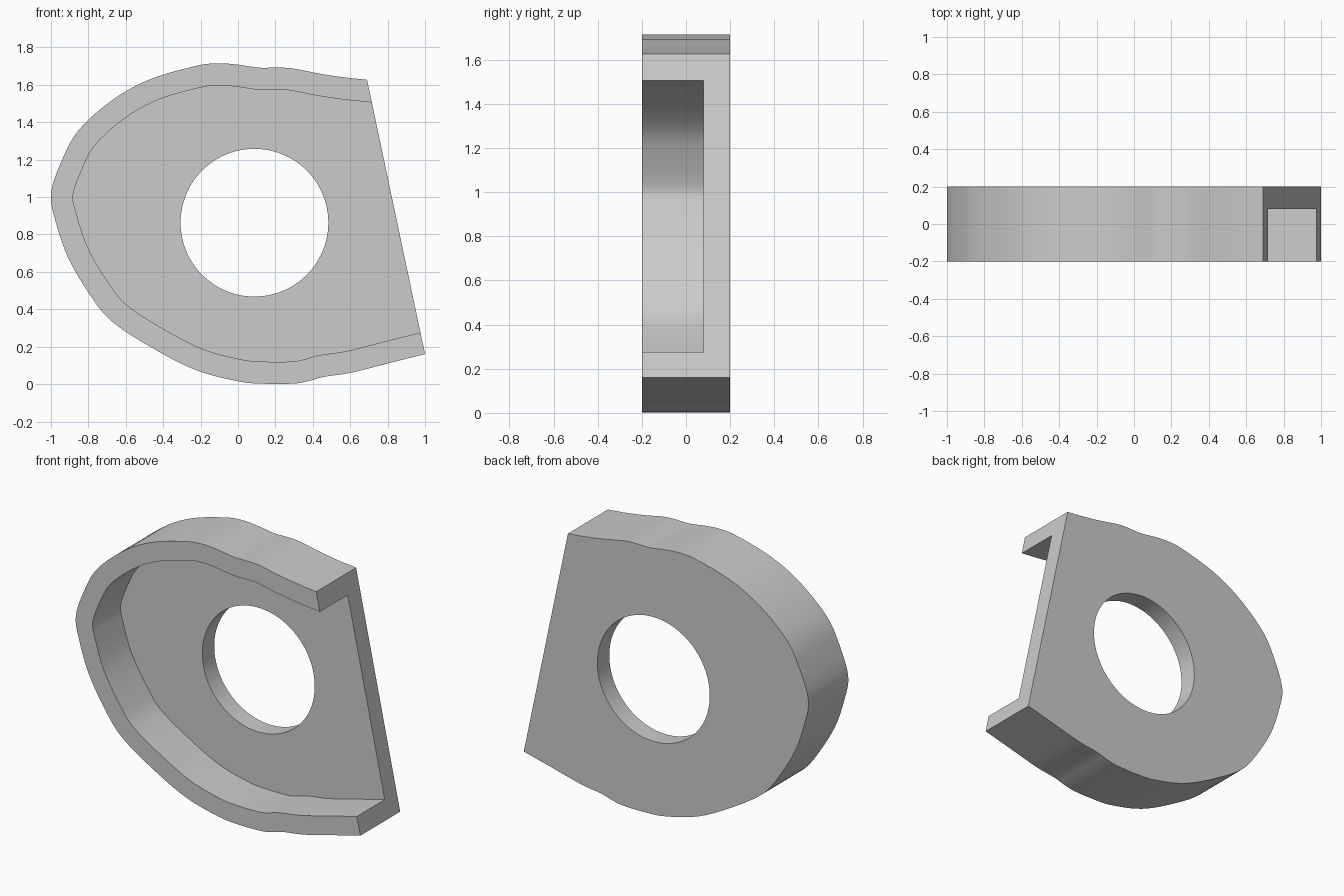
import bpy, bmesh, math
from mathutils import Vector

cube = bpy.data.objects.get("Cube")
if cube:
    bpy.data.objects.remove(cube, do_unlink=True)

FRONT, POCKET_FLOOR, BACK = -0.2, 0.08, 0.2
WALL = 0.118

# Outer edge in x, z, from the upper corner round to the lower corner
OUTLINE = [Vector(p) for p in (
    (.69, 1.627), (.56, 1.641), (.43, 1.661), (.29, 1.688), (.2, 1.692), (.11, 1.692),
    (0, 1.708), (-.11, 1.715), (-.23, 1.7), (-.47, 1.63), (-.67, 1.52),
    (-.85, 1.36), (-.94, 1.2), (-1, 1.02), (-.975, .87), (-.91, .68),
    (-.8, .49), (-.68, .34), (-.47, .2), (-.23, .077), (0, .015),
    (.14, .002), (.3, .003), (.38, .017), (.46, .039), (.6, .06), (.8, .11), (1, .16))]


def smooth_path(points, steps=5):
    """Catmull-Rom curve through the points."""
    ends = [2 * points[0] - points[1]] + points + [2 * points[-1] - points[-2]]
    path = []
    for a, b, c, d in zip(ends, ends[1:], ends[2:], ends[3:]):
        for i in range(steps):
            t = i / steps
            path.append(0.5 * (2 * b + (c - a) * t + (2 * a - 5 * b + 4 * c - d) * t**2
                               + (3 * b - a - 3 * c + d) * t**3))
    return path + [points[-1]]


def inset_path(path, distance):
    """Shift an open path to its left."""
    result = []
    for i, p in enumerate(path):
        t = (path[min(i + 1, len(path) - 1)] - path[max(i - 1, 0)]).normalized()
        result.append(p + Vector((-t.y, t.x)) * distance)
    return result


def prism(name, path, y0, y1):
    """Extrude a closed x, z outline along y."""
    bm = bmesh.new()
    face = bm.faces.new([bm.verts.new((p.x, y0, p.y)) for p in path])
    side = bmesh.ops.extrude_face_region(bm, geom=[face])["geom"]
    bmesh.ops.translate(bm, vec=(0, y1 - y0, 0),
                        verts=[g for g in side if isinstance(g, bmesh.types.BMVert)])
    bmesh.ops.recalc_face_normals(bm, faces=bm.faces)
    mesh = bpy.data.meshes.new(name)
    bm.to_mesh(mesh)
    bm.free()
    obj = bpy.data.objects.new(name, mesh)
    bpy.context.collection.objects.link(obj)
    return obj


def cut(target, cutter):
    cutter.hide_render = True
    mod = target.modifiers.new("Cut", "BOOLEAN")
    mod.operation, mod.solver, mod.object = "DIFFERENCE", "EXACT", cutter
    bpy.context.view_layer.objects.active = target
    bpy.ops.object.modifier_apply(modifier=mod.name)
    bpy.data.objects.remove(cutter, do_unlink=True)


# Solid housing
outer = smooth_path(OUTLINE)
housing = prism("housing", outer, FRONT, BACK)

# Pocket open to the front and through the slanted side
inner = inset_path(outer, WALL)
first = inner[0] + (inner[0] - inner[1]).normalized() * 0.3
last = inner[-1] + (inner[-1] - inner[-2]).normalized() * 0.3
cut(housing, prism("pocket_cutter", [first] + inner + [last], FRONT - 0.1, POCKET_FLOOR))

# Round hole through the back plate
angles = [math.tau * i / 96 for i in range(96)]
circle = [Vector((0.088, 0.863)) + 0.395 * Vector((math.cos(a), math.sin(a))) for a in angles]
cut(housing, prism("hole_cutter", circle, FRONT, BACK + 0.1))

# Plain grey finish
grey = bpy.data.materials.new("light_grey")
grey.use_nodes = True
colour = (0.6, 0.6, 0.6, 1)
grey.diffuse_color = colour
grey.node_tree.nodes["Principled BSDF"].inputs["Base Color"].default_value = colour
housing.data.materials.clear()
housing.data.materials.append(grey)

bpy.ops.object.select_all(action="DESELECT")
housing.select_set(True)
bpy.context.view_layer.objects.active = housing
bpy.ops.object.shade_smooth_by_angle(angle=math.radians(30))
